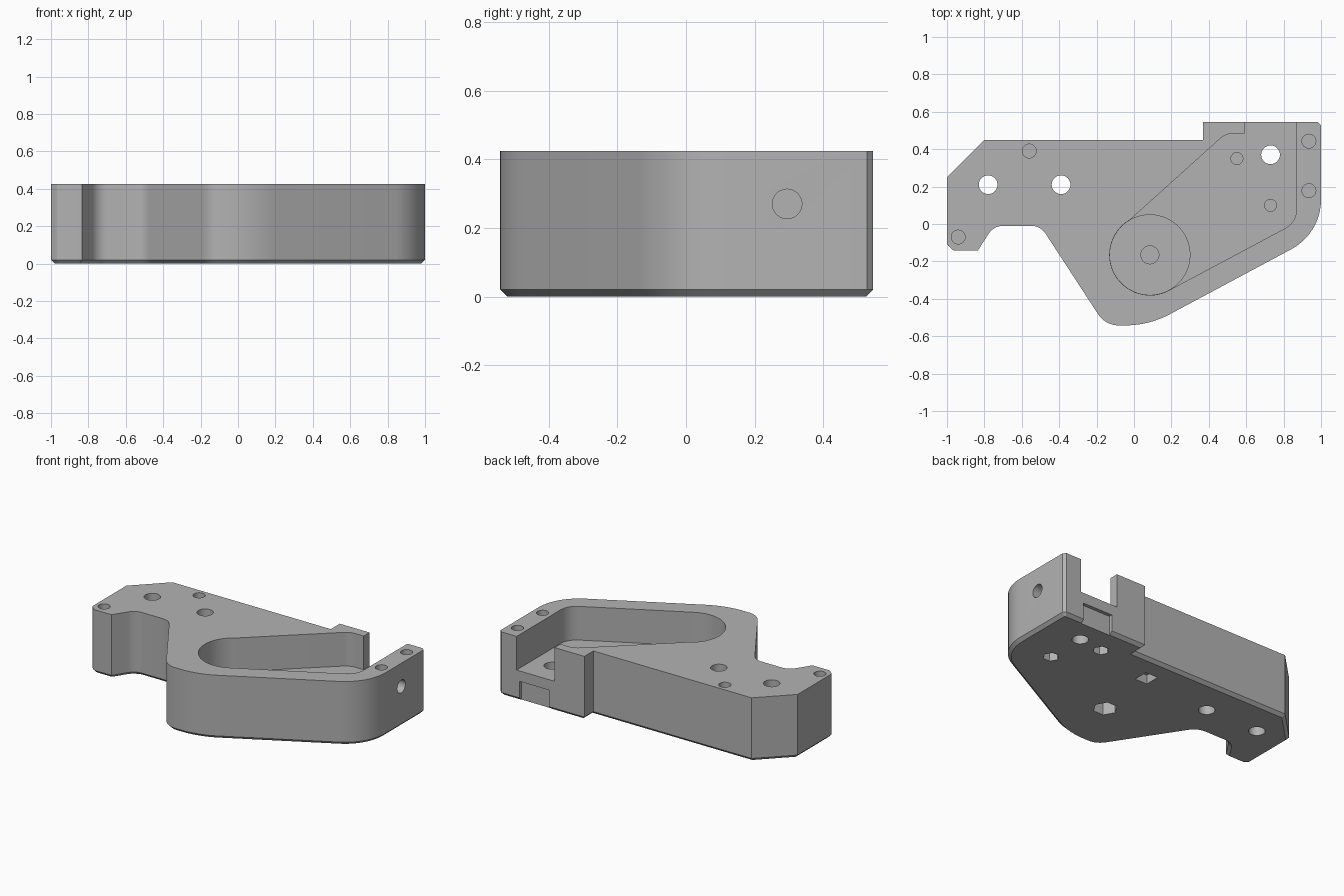
import bpy, bmesh, math
from mathutils import Vector

old = bpy.data.objects.get("Cube")
if old:
    bpy.data.objects.remove(old, do_unlink=True)

HEIGHT = 0.425
FLOOR = 0.2
WELL = 0.18

grey = bpy.data.materials.new("mid grey")
grey.use_nodes = True
grey.diffuse_color = (0.45, 0.45, 0.45, 1)
grey.node_tree.nodes["Principled BSDF"].inputs["Base Color"].default_value = (0.45, 0.45, 0.45, 1)


def rounded(corners, steps=10):
    """Outline from (x, y, fillet radius) corners."""
    out = []
    for i, (x, y, r) in enumerate(corners):
        p = Vector((x, y))
        if r == 0:
            out.append(p)
            continue
        a = (Vector(corners[i - 1][:2]) - p).normalized()
        b = (Vector(corners[(i + 1) % len(corners)][:2]) - p).normalized()
        half = a.angle(b) / 2
        centre = p + (a + b).normalized() * (r / math.sin(half))
        start = p + a * (r / math.tan(half)) - centre
        end = p + b * (r / math.tan(half)) - centre
        sweep = start.angle(end)
        for k in range(steps + 1):
            t = k / steps
            out.append(centre + (start * math.sin((1 - t) * sweep)
                                 + end * math.sin(t * sweep)) / math.sin(sweep))
    return out


def circle(x, y, r, sides=40):
    return [Vector((x + r * math.cos(2 * math.pi * k / sides),
                    y + r * math.sin(2 * math.pi * k / sides))) for k in range(sides)]


def box(x0, x1, y0, y1):
    return [Vector(p) for p in ((x0, y0), (x1, y0), (x1, y1), (x0, y1))]


def prism(name, outline, z0, z1, chamfer=0):
    bm = bmesh.new()
    base = bm.faces.new([bm.verts.new((p.x, p.y, z0)) for p in outline])
    top = bmesh.ops.extrude_face_region(bm, geom=[base])
    moved = [v for v in top["geom"] if isinstance(v, bmesh.types.BMVert)]
    bmesh.ops.translate(bm, vec=(0, 0, z1 - z0), verts=moved)
    bmesh.ops.recalc_face_normals(bm, faces=bm.faces)
    if chamfer:
        rim = [e for e in bm.edges if all(abs(v.co.z - z0) < 1e-5 for v in e.verts)]
        bmesh.ops.bevel(bm, geom=rim, offset=chamfer, segments=1, affect='EDGES')
    mesh = bpy.data.meshes.new(name)
    bm.to_mesh(mesh)
    bm.free()
    mesh.materials.append(grey)
    obj = bpy.data.objects.new(name, mesh)
    bpy.context.collection.objects.link(obj)
    return obj


# Body plate with filleted outline and chamfered bottom rim
body = prism("bracket_body", rounded([
    (-1, 0.25, 0), (-0.8, 0.45, 0), (0.37, 0.45, 0), (0.37, 0.545, 0),
    (0.983, 0.545, 0), (1, 0.528, 0), (1, -0.05, 0.3), (0.08, -0.542, 0.5),
    (-0.153, -0.542, 0.13), (-0.5, -0.01, 0.09), (-0.75, -0.01, 0.09),
    (-0.835, -0.142, 0), (-0.965, -0.142, 0.02), (-1, -0.11, 0.02)]), 0, HEIGHT, 0.02)


def cut(outline, z0, z1, turn=None):
    cutter = prism("cutter", outline, z0, z1)
    cutter.hide_render = True
    if turn:
        cutter.location, cutter.rotation_euler = turn
    bpy.context.view_layer.update()
    mod = body.modifiers.new("cut", 'BOOLEAN')
    mod.operation = 'DIFFERENCE'
    mod.solver = 'EXACT'
    mod.object = cutter
    bpy.context.view_layer.objects.active = body
    bpy.ops.object.modifier_apply(modifier=mod.name)
    bpy.data.objects.remove(cutter, do_unlink=True)


# Open pocket: tangent walls run from the round well to the back opening
cx, cy, cr = 0.085, -0.165, 0.215
arc = [Vector((cx + cr * math.cos(a), cy + cr * math.sin(a)))
       for a in (math.radians(120 + k * 180 / 30) for k in range(31))]
walls = rounded([(0.87, 0.01, 0.12), (0.87, 0.6, 0), (0.59, 0.6, 0), (0.59, 0.483, 0),
                 (0.49, 0.483, 0.1), (arc[0].x, arc[0].y, 0), (arc[-1].x, arc[-1].y, 0)])
cut(walls[:-2] + arc, FLOOR, HEIGHT + 0.1)
cut(circle(cx, cy, cr - 0.001, 60), WELL, FLOOR + 0.1)

# Through holes
for x, y in ((-0.78, 0.21), (-0.39, 0.21), (0.73, 0.37)):
    cut(circle(x, y, 0.05), -0.1, HEIGHT + 0.1)

# Blind screw holes in the top
for x, y in ((-0.94, -0.07), (-0.56, 0.39), (0.935, 0.443), (0.935, 0.178)):
    cut(circle(x, y, 0.037), 0.17, HEIGHT + 0.1)

# Screw holes in the pocket floor with hexagonal nut traps beneath
for x, y, r, hexagon in ((0.55, 0.35, 0.032, 0.05), (0.73, 0.1, 0.032, 0.05),
                         (cx, cy, 0.048, 0.075)):
    cut(circle(x, y, r), 0.11, FLOOR + 0.1)
    cut(circle(x, y, hexagon, 6), -0.1, 0.1)

# Square recess underneath and shallow notch in the back
cut(box(0.085, 0.175, 0.22, 0.32), -0.1, 0.06)
cut(box(0.63, 0.85, 0.522, 0.6), -0.1, 0.13)

# Blind hole in the left side
cut(circle(0, 0, 0.043), -0.08, 0.1, ((1, 0.295, 0.27), (0, math.pi / 2, 0)))

bpy.ops.object.select_all(action='DESELECT')
body.select_set(True)
bpy.context.view_layer.objects.active = body
bpy.ops.object.shade_smooth_by_angle(angle=math.radians(25))
